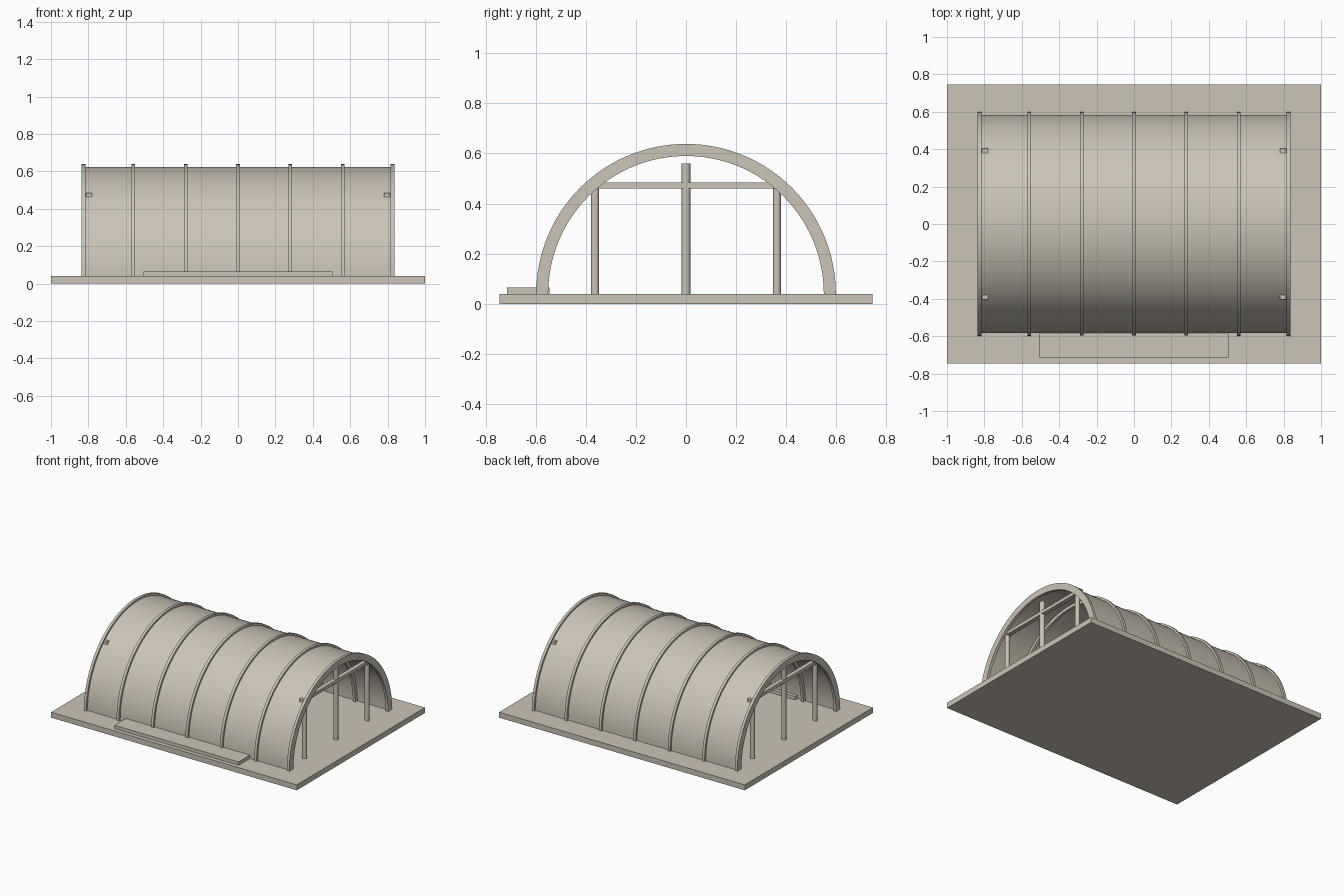
import bpy, bmesh, math

if "Cube" in bpy.data.objects:
    bpy.data.objects.remove(bpy.data.objects["Cube"])

stone = bpy.data.materials.new("warm_grey")
stone.diffuse_color = (0.60, 0.55, 0.465, 1)
stone.use_nodes = True
stone.node_tree.nodes["Principled BSDF"].inputs["Base Color"].default_value = stone.diffuse_color
FLOOR = 0.04


def finish(name, bm, smooth=False):
    bmesh.ops.recalc_face_normals(bm, faces=bm.faces[:])
    mesh = bpy.data.meshes.new(name)
    bm.to_mesh(mesh)
    bm.free()
    ob = bpy.data.objects.new(name, mesh)
    bpy.context.collection.objects.link(ob)
    mesh.materials.append(stone)
    if smooth:
        bpy.ops.object.select_all(action='DESELECT')
        ob.select_set(True)
        bpy.context.view_layer.objects.active = ob
        bpy.ops.object.shade_smooth_by_angle(angle=math.radians(30))
    return ob


def box(name, x0, x1, y0, y1, z0, z1):
    bm = bmesh.new()
    bmesh.ops.create_cube(bm, size=1)
    for v in bm.verts:
        v.co = ((x0 + x1) / 2 + v.co.x * (x1 - x0),
                (y0 + y1) / 2 + v.co.y * (y1 - y0),
                (z0 + z1) / 2 + v.co.z * (z1 - z0))
    return finish(name, bm)


def half_ring(name, x0, x1, r_in, r_out, n=64):
    """Half tube along x standing on the floor."""
    bm = bmesh.new()
    rows = []
    for i in range(n + 1):
        c, s = math.cos(math.pi * i / n), math.sin(math.pi * i / n)
        rows.append([bm.verts.new((x, r * c, FLOOR + r * s))
                     for x, r in ((x0, r_in), (x1, r_in), (x1, r_out), (x0, r_out))])
    for a, b in zip(rows, rows[1:]):
        for k in range(4):
            bm.faces.new((a[k], a[(k + 1) % 4], b[(k + 1) % 4], b[k]))
    bm.faces.new(rows[0])
    bm.faces.new(rows[-1])
    return finish(name, bm, True)


def post(name, x, y, top, r=0.017):
    bm = bmesh.new()
    bmesh.ops.create_cone(bm, cap_ends=True, segments=24, radius1=r, radius2=r,
                          depth=top - FLOOR)
    bmesh.ops.translate(bm, verts=bm.verts[:], vec=(x, y, (top + FLOOR) / 2))
    return finish(name, bm, True)


# Ground slab and entry step
box("base_slab", -1, 1, -0.745, 0.745, 0, FLOOR)
box("side_step", -0.505, 0.505, -0.715, -0.545, FLOOR, 0.065)

# Vaulted roof skin and arch ribs
half_ring("roof_shell", -0.833, 0.833, 0.573, 0.584)
for i, x in enumerate((-0.826, -0.56, -0.28, 0, 0.28, 0.56, 0.826)):
    half_ring(f"arch_rib_{i + 1}", x - 0.01, x + 0.01, 0.55, 0.598)

# Open end frames: three posts and a cross beam at each end
for side, sx in (("left", -1), ("right", 1)):
    x = sx * 0.797
    box(f"{side}_cross_beam", x - 0.016, x + 0.016, -0.403, 0.403, 0.46, 0.484)
    post(f"{side}_centre_post", x, 0, 0.56, 0.0175)
    for tag, y in (("front", -0.363), ("back", 0.363)):
        post(f"{side}_{tag}_post", x, y, 0.47, 0.0165)
